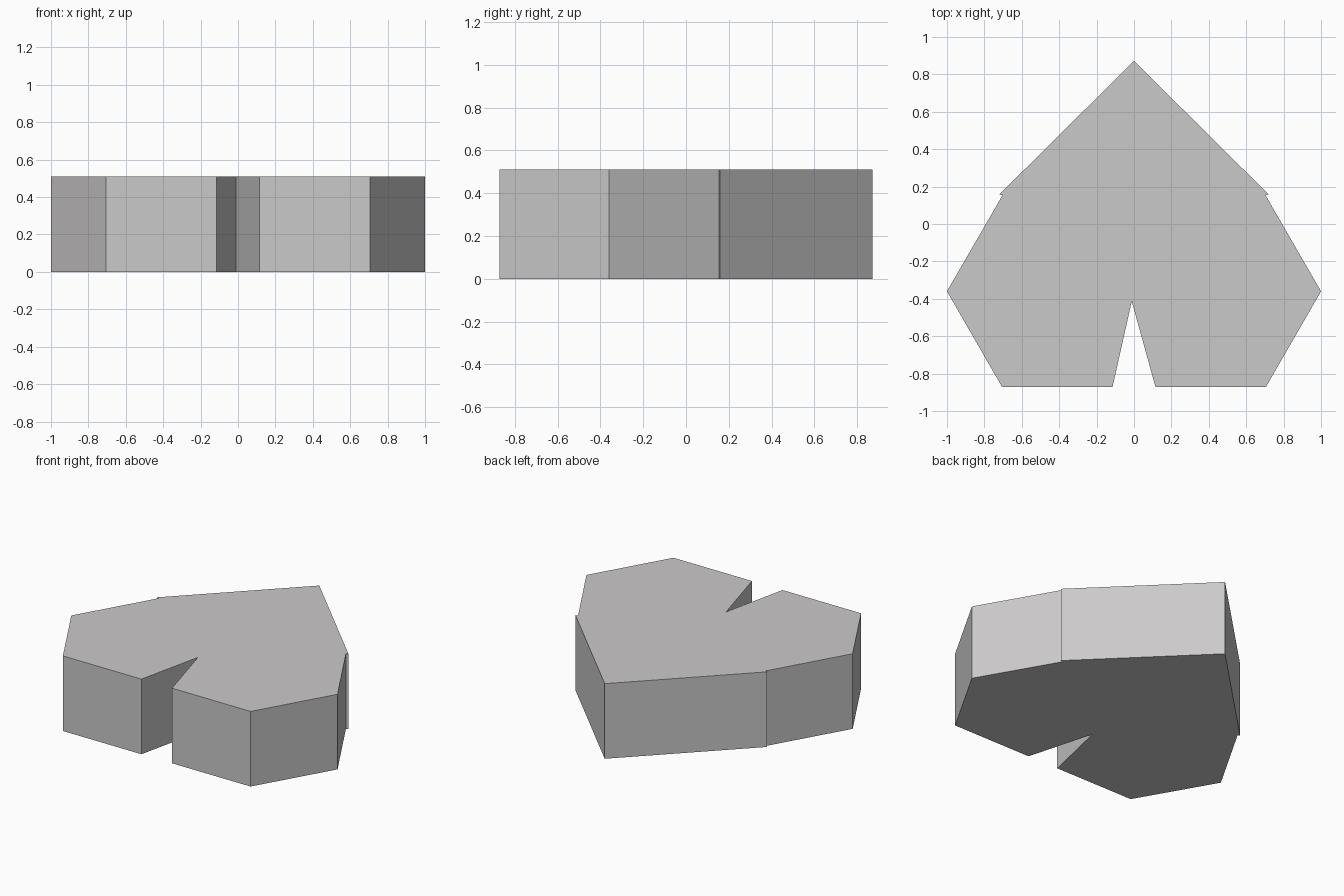
import bpy, bmesh

if "Cube" in bpy.data.objects:
    bpy.data.objects.remove(bpy.data.objects["Cube"])

HEIGHT = 0.51

# Single flat grey
grey = bpy.data.materials.new("warm grey")
grey.diffuse_color = (0.60, 0.588, 0.592, 1.0)
grey.use_nodes = True
grey.node_tree.nodes["Principled BSDF"].inputs["Base Color"].default_value = grey.diffuse_color

# Right half of the spade outline, from the notch edge up to the shoulder tip
half = [(0.115, -0.872), (0.705, -0.872), (1.0, -0.36),
        (0.703, 0.154), (0.72, 0.158)]
peak = (0.0, 0.872)
notch = (-0.012, -0.413)  # slightly off centre
outline = half + [peak] + [(-x, y) for x, y in reversed(half)] + [notch]

# Extrude the outline into a solid slab
bm = bmesh.new()
base = bm.faces.new([bm.verts.new((x, y, 0.0)) for x, y in outline])
result = bmesh.ops.extrude_face_region(bm, geom=[base], use_keep_orig=True)
top_verts = [g for g in result["geom"] if isinstance(g, bmesh.types.BMVert)]
bmesh.ops.translate(bm, verts=top_verts, vec=(0, 0, HEIGHT))
bmesh.ops.recalc_face_normals(bm, faces=bm.faces)

mesh = bpy.data.meshes.new("spade_block")
bm.to_mesh(mesh)
bm.free()
mesh.materials.append(grey)
block = bpy.data.objects.new("spade_block", mesh)
bpy.context.collection.objects.link(block)
